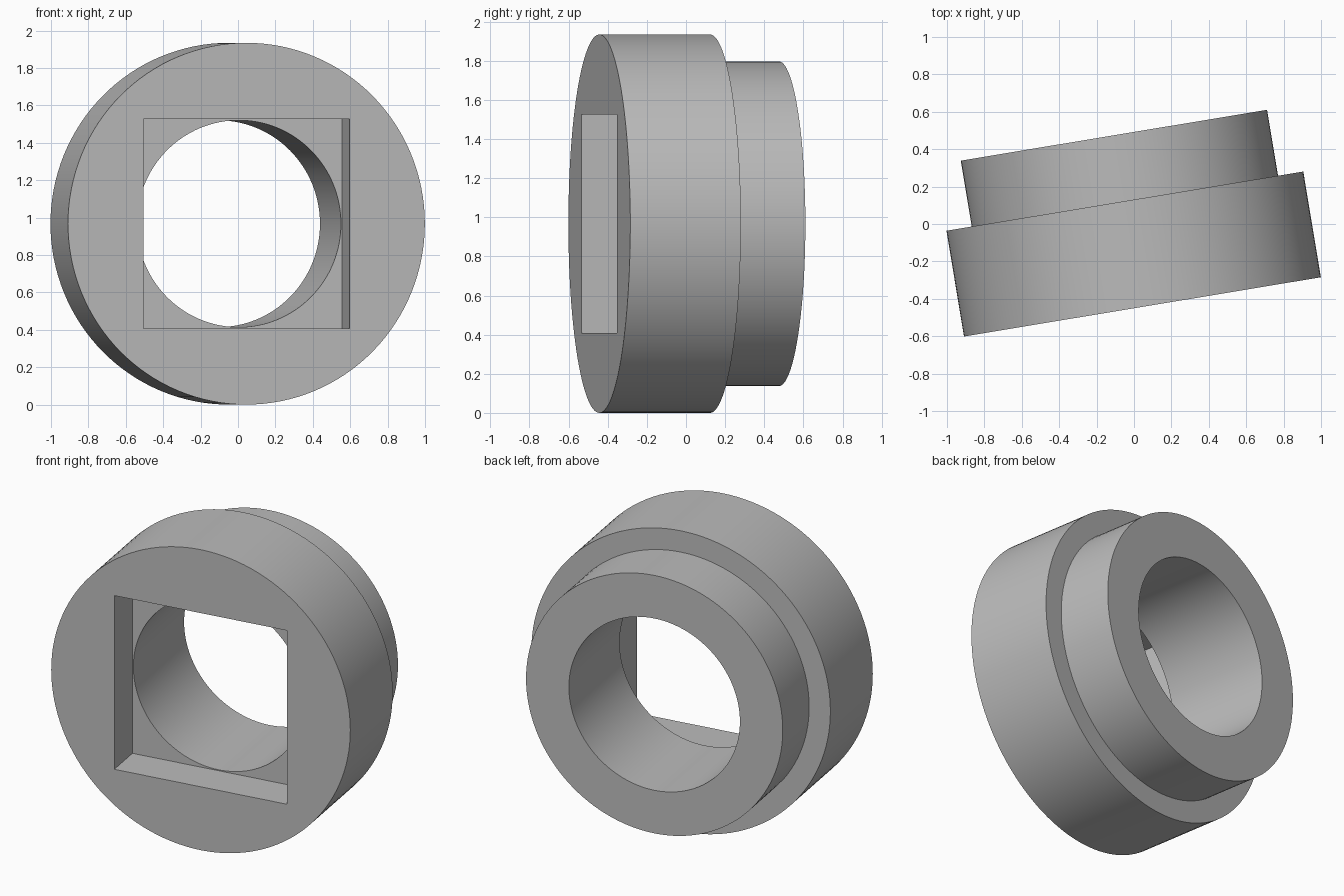
import bpy, bmesh, math
from mathutils import Matrix, Vector

if "Cube" in bpy.data.objects:
    bpy.data.objects.remove(bpy.data.objects["Cube"])

TILT = math.radians(9.42)
SIDES = 128
BIG_R, SMALL_R, BORE_R = 0.967, 0.83, 0.553
BIG_LEN, TOTAL_LEN = 0.573, 0.93
RECESS_HALF, RECESS_DEPTH = 0.559, 0.245

grey = bpy.data.materials.new("plain_grey")
grey.use_nodes = True
colour = (0.5, 0.5, 0.5, 1)
grey.diffuse_color = colour
grey.node_tree.nodes["Principled BSDF"].inputs["Base Color"].default_value = colour


def make_object(name, bm):
    bmesh.ops.recalc_face_normals(bm, faces=bm.faces)
    mesh = bpy.data.meshes.new(name)
    bm.to_mesh(mesh)
    bm.free()
    mesh.materials.append(grey)
    obj = bpy.data.objects.new(name, mesh)
    bpy.context.collection.objects.link(obj)
    return obj


# Stepped collar: closed radius/depth profile spun around the y axis
profile = [(BORE_R, 0), (BIG_R, 0), (BIG_R, BIG_LEN),
           (SMALL_R, BIG_LEN), (SMALL_R, TOTAL_LEN), (BORE_R, TOTAL_LEN)]
bm = bmesh.new()
verts = [bm.verts.new((r, y, 0)) for r, y in profile]
edges = [bm.edges.new((v, verts[i - 1])) for i, v in enumerate(verts)]
bmesh.ops.spin(bm, geom=verts + edges, cent=(0, 0, 0), axis=(0, 1, 0),
               angle=math.tau, steps=SIDES, use_merge=True)
bmesh.ops.remove_doubles(bm, verts=bm.verts, dist=1e-5)
collar = make_object("stepped_collar", bm)

# Square recess in the front face
bm = bmesh.new()
bmesh.ops.create_cube(bm, size=2)
bmesh.ops.scale(bm, vec=(RECESS_HALF, RECESS_DEPTH, RECESS_HALF), verts=bm.verts)
cutter = make_object("recess_cutter", bm)
cutter.hide_render = True

cut = collar.modifiers.new("square_recess", 'BOOLEAN')
cut.operation = 'DIFFERENCE'
cut.solver = 'EXACT'
cut.object = cutter
bpy.ops.object.select_all(action='DESELECT')
collar.select_set(True)
bpy.context.view_layer.objects.active = collar
bpy.ops.object.modifier_apply(modifier=cut.name)
bpy.data.objects.remove(cutter)

# Turn the collar slightly and stand it on the ground
turn = Matrix.Rotation(TILT, 4, 'Z')
centre = Matrix.Translation(Vector((0.045, -0.443, BIG_R)))
collar.data.transform(centre @ turn)
bpy.ops.object.shade_smooth_by_angle(angle=math.radians(30))
